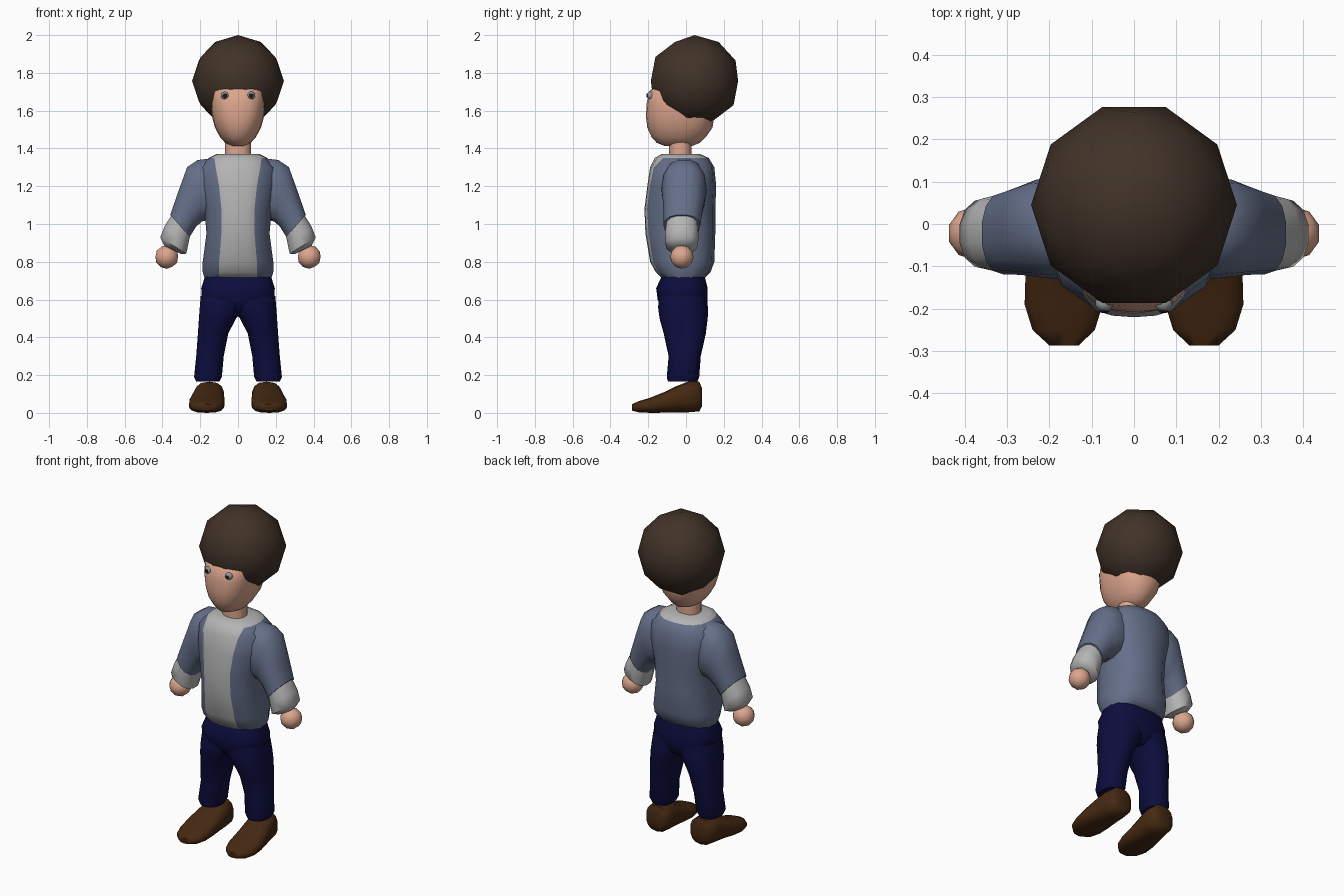
import bpy, bmesh, math
from mathutils import Vector as V

if "Cube" in bpy.data.objects:
    bpy.data.objects.remove(bpy.data.objects["Cube"])


def material(name, rgb):
    m = bpy.data.materials.new(name)
    m.diffuse_color = (*rgb, 1)
    m.use_nodes = True
    m.node_tree.nodes["Principled BSDF"].inputs["Base Color"].default_value = m.diffuse_color
    return m


HAIR = material("dark_brown_hair", (0.052, 0.032, 0.021))
SKIN = material("skin", (0.72, 0.38, 0.27))
JACKET = material("slate_blue", (0.13, 0.16, 0.25))
SHIRT = material("light_grey", (0.46, 0.46, 0.46))
JEANS = material("navy", (0.004, 0.004, 0.05))
SHOE = material("leather_brown", (0.06, 0.022, 0.006))
EYE = material("eye_grey", (0.3, 0.31, 0.32))
DARK = material("pupil_dark", (0.01, 0.01, 0.012))


def finish(bm, name, mats, angle=40):
    bmesh.ops.recalc_face_normals(bm, faces=bm.faces)
    me = bpy.data.meshes.new(name)
    bm.to_mesh(me)
    bm.free()
    for m in mats:
        me.materials.append(m)
    ob = bpy.data.objects.new(name, me)
    bpy.context.collection.objects.link(ob)
    bpy.ops.object.select_all(action='DESELECT')
    ob.select_set(True)
    bpy.context.view_layer.objects.active = ob
    bpy.ops.object.shade_smooth_by_angle(angle=math.radians(angle))
    return ob


def ring(c, u, v, e=2.0, angles=None, n=14):
    """Superellipse section around c, spanned by half axes u and v."""
    angles = angles or [2 * math.pi * i / n for i in range(n)]
    p = 2 / e
    f = lambda s: math.copysign(abs(s) ** p, s) if abs(s) > 1e-6 else 0
    return [V(c) + V(u) * f(math.sin(t)) - V(v) * f(math.cos(t)) for t in angles]


def loft(name, rings, mats, rule=None, angle=40):
    """Skin a list of rings; rule(row, column) gives the material slot."""
    bm = bmesh.new()
    rows = [[bm.verts.new(p) for p in r] for r in rings]
    n = len(rows[0])
    for j in range(len(rows) - 1):
        for i in range(n):
            k = (i + 1) % n
            f = bm.faces.new((rows[j][i], rows[j][k], rows[j + 1][k], rows[j + 1][i]))
            f.material_index = rule(j, i) if rule else 0
    bm.faces.new(rows[0])
    top = bm.faces.new(rows[-1])
    top.material_index = rule(len(rows) - 1, 0) if rule else 0
    return finish(bm, name, mats, angle)


def ball(name, c, r, mat, sub=2, turn=0, scale=(1, 1, 1)):
    bm = bmesh.new()
    bmesh.ops.create_icosphere(bm, subdivisions=sub, radius=r)
    ca, sa = math.cos(turn), math.sin(turn)
    for v in bm.verts:
        x, y, z = v.co
        v.co = V(c) + V(((x * ca - y * sa) * scale[0], (x * sa + y * ca) * scale[1], z * scale[2]))
    return finish(bm, name, [mat], 60)


def level(z, x0, x1, y0, y1, e=2.3, n=14):
    """Horizontal section given by its x and y limits."""
    return ring(((x0 + x1) / 2, (y0 + y1) / 2, z), ((x1 - x0) / 2, 0, 0), (0, (y1 - y0) / 2, 0), e, n=n)


def arm_ring(s, ox, oz, ix, iz, yc, ry):
    """Tilted section between an outer and an inner point in the xz plane."""
    return ring((s * (ox + ix) / 2, yc, (oz + iz) / 2), (s * (ox - ix) / 2, 0, (oz - iz) / 2), (0, ry, 0), 2.3)


# Torso: open jacket with a shirt panel down the front and a shirt collar
rings = []
for z, rx, y0, y1, w in [(0.715, .18, -.13, .10, .10), (0.745, .19, -.16, .13, .10),
                         (0.80, .19, -.19, .15, .10), (0.95, .17, -.215, .155, .088),
                         (1.08, .182, -.22, .155, .088), (1.20, .21, -.205, .16, .10),
                         (1.30, .205, -.19, .15, .118), (1.35, .155, -.165, .12, .125),
                         (1.37, .115, -.13, .075, .09)]:
    a = math.asin((w / rx) ** 1.2)
    cols = [-a + a * i / 2 for i in range(4)]
    cols += [a + (2 * math.pi - 2 * a) * i / 12 for i in range(12)]
    rings.append(ring((0, (y0 + y1) / 2, z), (rx, 0, 0), (0, (y1 - y0) / 2, 0), 2.4, cols))
loft("jacket_and_shirt", rings, [JACKET, SHIRT], lambda j, i: 1 if i < 4 or j >= 7 else 0, 50)

# Hips
loft("hips", [level(z, -x, x, a, b, 2.6, 18) for z, x, a, b in [
    (.51, .07, -.08, .07), (.55, .15, -.13, .11), (.60, .195, -.15, .115),
    (.66, .197, -.158, .115), (.72, .178, -.13, .10)]], [JEANS])

# Head and neck
loft("neck", [level(z, -.07, .07, -.09, .03) for z in (1.34, 1.47)], [SKIN])
loft("head", [level(z, -x, x, a, b, e, 20) for z, x, a, b, e in [
    (1.412, .035, -.11, .03, 2), (1.43, .068, -.155, .075, 2), (1.46, .095, -.182, .105, 2.1),
    (1.51, .122, -.205, .14, 2.3), (1.57, .138, -.212, .15, 2.5), (1.64, .144, -.208, .15, 2.8),
    (1.70, .140, -.195, .14, 3), (1.75, .115, -.15, .12, 3)]], [SKIN], angle=60)
ball("hair", (0, .045, 1.757), .243, HAIR, 2, math.pi / 2)

for side, s in (("left", 1), ("right", -1)):
    # Sleeve, rolled cuff and hand
    loft(side + "_sleeve", [arm_ring(s, *r) for r in [
        (.15, 1.35, .12, 1.05, -.01, .11), (.215, 1.342, .15, 1.02, -.01, .12),
        (.27, 1.305, .19, 1.01, -.01, .115), (.315, 1.18, .22, .985, -.015, .105),
        (.36, 1.05, .255, .93, -.022, .097)]], [JACKET], angle=50)
    loft(side + "_cuff", [arm_ring(s, *r) for r in [
        (.345, 1.06, .25, .95, -.022, .085), (.39, .99, .263, .885, -.022, .09),
        (.413, .93, .272, .842, -.023, .085), (.39, .885, .30, .84, -.023, .05)]], [SHIRT], angle=50)
    ball(side + "_hand", (s * .377, -.022, .826), .063, SKIN, 2)

    # Trouser leg
    loft(side + "_leg", [level(z, *sorted((s * i, s * o)), a, b) for z, i, o, a, b in [
        (.165, .098, .222, -.095, .06), (.19, .084, .234, -.102, .07), (.30, .074, .223, -.092, .078),
        (.42, .05, .214, -.118, .105), (.50, .008, .209, -.14, .115), (.56, -.04, .205, -.148, .116),
        (.62, -.05, .2, -.14, .105)]], [JEANS])

    # Shoe, swept from heel to toe
    loft(side + "_shoe", [ring((s * x, y, (lo + hi) / 2), (w, 0, 0), (0, 0, (hi - lo) / 2), 2.6)
                          for y, x, w, lo, hi in [
        (.085, .15, .045, .035, .13), (.07, .15, .072, .008, .165), (.01, .152, .08, .003, .165),
        (-.05, .158, .086, .002, .142), (-.12, .164, .094, .001, .108), (-.19, .166, .094, 0, .08),
        (-.25, .166, .075, .003, .062), (-.287, .165, .035, .012, .046)]], [SHOE], angle=60)

    # Eye with pupil
    ball(side + "_eye", (s * .07, -.186, 1.68), .022, EYE, 2)
    ball(side + "_pupil", (s * .07, -.2065, 1.68), .012, DARK, 2, 0, (1, .3, 1))
